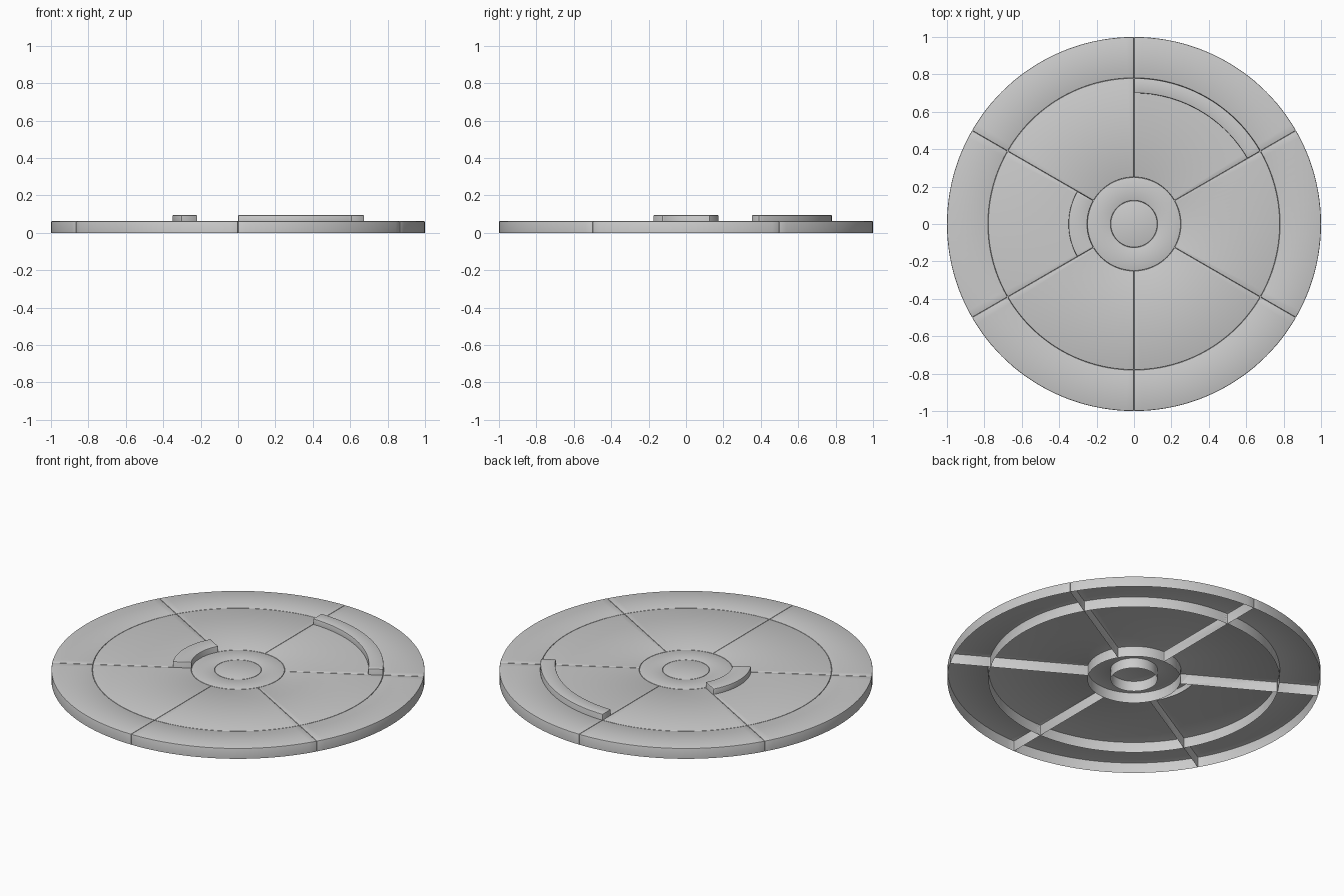
import bpy, bmesh
from math import cos, sin, radians

if "Cube" in bpy.data.objects:
    bpy.data.objects.remove(bpy.data.objects["Cube"])

LOW, HIGH = 0.062, 0.095      # panel top, raised arc top
BEVEL = 0.005


def panel(name, profile, a0, a1, steps):
    """Sweep an (r, z) profile about z; leave the underside open."""
    bm = bmesh.new()
    closed = a1 - a0 >= 360
    cols = []
    for i in range(steps + 1):
        a = radians(a0 + (a1 - a0) * i / steps)
        cols.append([bm.verts.new((r * cos(a), r * sin(a), z)) for r, z in profile])
    for p, q in zip(cols, cols[1:]):
        for j in range(len(profile) - 1):
            bm.faces.new((p[j], q[j], q[j + 1], p[j + 1]))
    if not closed:
        bm.faces.new(cols[0])
        bm.faces.new(cols[-1])
    bmesh.ops.remove_doubles(bm, verts=bm.verts[:], dist=1e-5)
    bmesh.ops.recalc_face_normals(bm, faces=bm.faces[:])
    if sum(f.normal.z * f.calc_area() for f in bm.faces) < 0:
        bmesh.ops.reverse_faces(bm, faces=bm.faces[:])
    bm.normal_update()
    # soften the outward corners only
    edges = [e for e in bm.edges if len(e.link_faces) == 2 and e.is_convex
             and e.calc_face_angle(0) > radians(40)]
    bmesh.ops.bevel(bm, geom=edges, offset=BEVEL, segments=2, profile=0.5,
                    affect='EDGES', clamp_overlap=True)
    me = bpy.data.meshes.new(name)
    bm.to_mesh(me)
    bm.free()
    ob = bpy.data.objects.new(name, me)
    bpy.context.collection.objects.link(ob)
    bpy.ops.object.select_all(action='DESELECT')
    ob.select_set(True)
    bpy.context.view_layer.objects.active = ob
    bpy.ops.object.shade_smooth_by_angle(angle=radians(30))
    return ob


def flat(r0, r1):
    return [(r0, 0), (r0, LOW), (r1, LOW), (r1, 0)]


# middle panels with a raised strip along the rim or beside the hub
rim_step = [(0.25, 0), (0.25, LOW), (0.70, LOW), (0.70, HIGH), (0.78, HIGH), (0.78, 0)]
hub_step = [(0.25, 0), (0.25, HIGH), (0.35, HIGH), (0.35, LOW), (0.78, LOW), (0.78, 0)]
special = {0: rim_step, 2: hub_step}

for k in range(6):
    a = 30 + 60 * k
    panel(f"outer_panel_{k + 1}", flat(0.78, 1.0), a, a + 60, 24)
    panel(f"middle_panel_{k + 1}", special.get(k, flat(0.25, 0.78)), a, a + 60, 24)

# hub ring and centre cap
panel("hub_ring", flat(0.125, 0.25), 0, 360, 96)
panel("centre_cap", [(0, LOW), (0.125, LOW), (0.125, 0)], 0, 360, 96)
